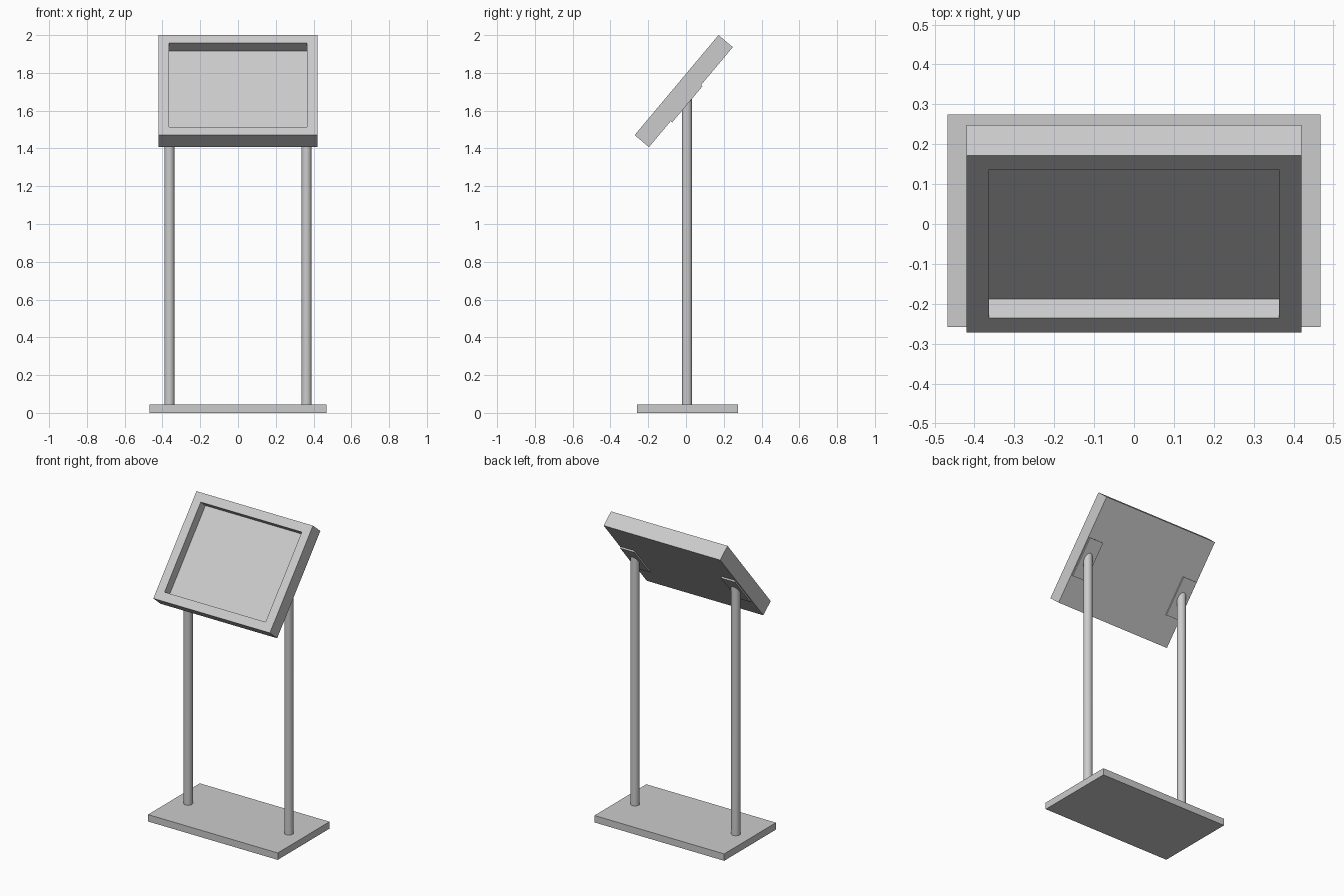
import bpy, bmesh, math
from mathutils import Matrix, Vector

if "Cube" in bpy.data.objects:
    bpy.data.objects.remove(bpy.data.objects["Cube"])

TILT = math.radians(50)
PANEL_C = Vector((0, -0.012, 1.7035))
PANEL_W, PANEL_L, PANEL_T = 0.84, 0.691, 0.099
PLATE_T = 0.01
BASE_TOP, POLE_X, POLE_Y, POLE_R = 0.045, 0.363, 0.006, 0.027
TILTED = Matrix.Translation(PANEL_C) @ Matrix.Rotation(TILT, 4, 'X')


def finish(name, bm):
    bmesh.ops.recalc_face_normals(bm, faces=bm.faces)
    mesh = bpy.data.meshes.new(name)
    bm.to_mesh(mesh)
    bm.free()
    obj = bpy.data.objects.new(name, mesh)
    bpy.context.collection.objects.link(obj)
    return obj


def box(size, centre=(0, 0, 0)):
    bm = bmesh.new()
    bmesh.ops.create_cube(bm, size=1)
    bmesh.ops.scale(bm, vec=size, verts=bm.verts)
    bmesh.ops.translate(bm, vec=centre, verts=bm.verts)
    return bm


# Floor base
finish("base", box((0.935, 0.533, BASE_TOP), (0, 0.008, BASE_TOP / 2)))

# Tilted display panel with a recessed front
bm = box((PANEL_W, PANEL_L, PANEL_T))
front = max(bm.faces, key=lambda f: f.calc_center_median().z)
bmesh.ops.inset_region(bm, faces=[front], thickness=0.079)
floor = bmesh.ops.extrude_discrete_faces(bm, faces=[front])["faces"][0]
bmesh.ops.translate(bm, vec=(0, 0, -0.063), verts=floor.verts)
finish("display_panel", bm).matrix_world = TILTED

# Mounting plates and poles, one pair per side
back = TILTED @ Vector((0, 0, -PANEL_T / 2 - PLATE_T * 0.9))
for side, sign in (("left", -1), ("right", 1)):
    plate = box((0.10, 0.25, PLATE_T),
                (sign * POLE_X, -0.041, -PANEL_T / 2 - PLATE_T / 2))
    finish(side + "_mounting_plate", plate).matrix_world = TILTED

    # Pole with its top cut to the slope of the plate
    bm = bmesh.new()
    bmesh.ops.create_cone(bm, cap_ends=True, segments=32,
                          radius1=POLE_R, radius2=POLE_R, depth=2)
    for v in bm.verts:
        top = v.co.z > 0
        v.co.x += sign * POLE_X
        v.co.y += POLE_Y
        v.co.z = back.z + (v.co.y - back.y) * math.tan(TILT) if top else BASE_TOP
    pole = finish(side + "_pole", bm)
    bpy.ops.object.select_all(action='DESELECT')
    pole.select_set(True)
    bpy.context.view_layer.objects.active = pole
    bpy.ops.object.shade_smooth_by_angle(angle=math.radians(30))
